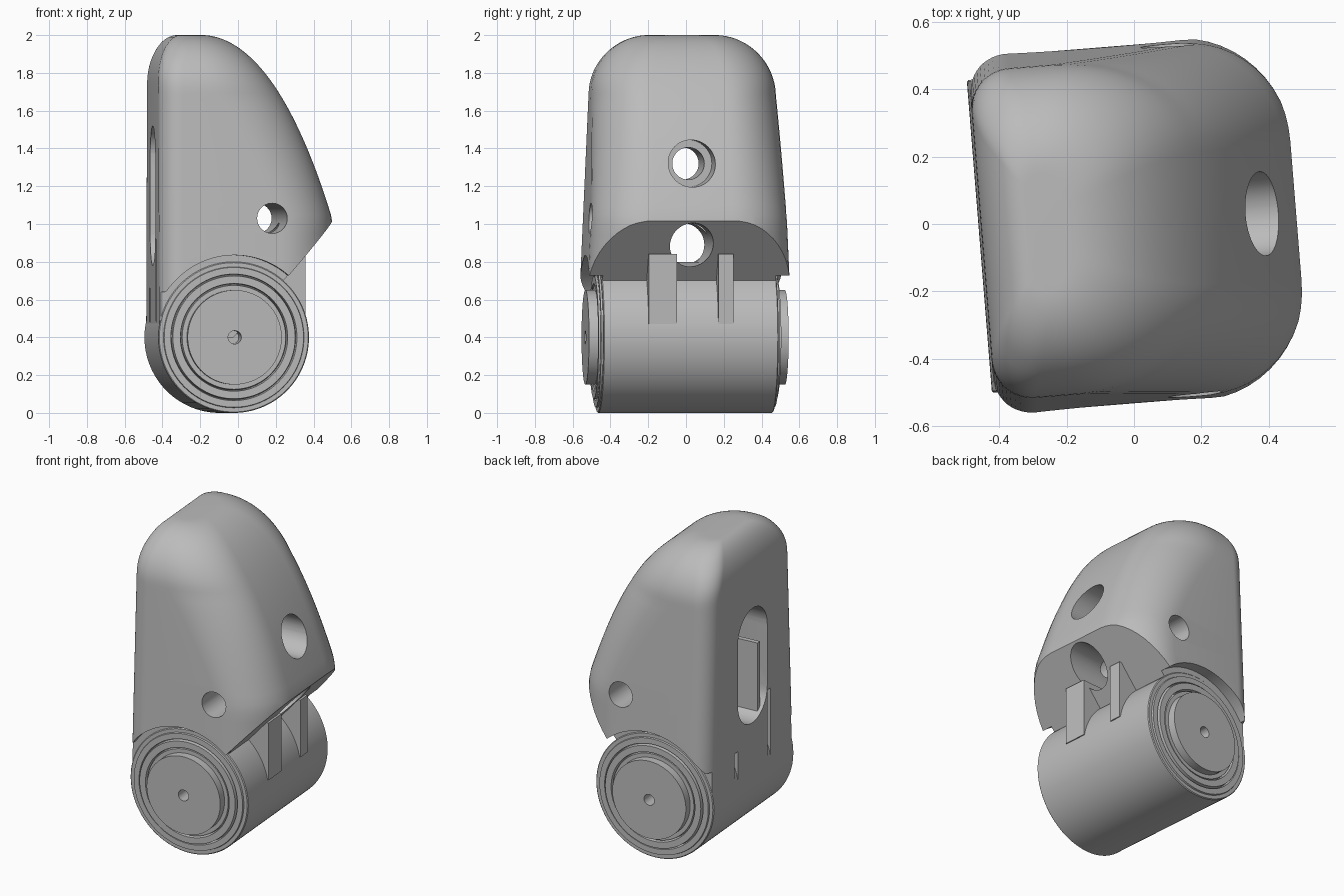
import bpy, bmesh
from math import sin, cos, pi, sqrt, radians

cube = bpy.data.objects.get("Cube")
if cube:
    bpy.data.objects.remove(cube)

grey = bpy.data.materials.new("plain grey")
grey.use_nodes = True
grey.diffuse_color = (0.5, 0.5, 0.5, 1)
grey.node_tree.nodes["Principled BSDF"].inputs["Base Color"].default_value = (0.5, 0.5, 0.5, 1)

TURN = radians(4.6)
AXLE_X, AXLE_Z, BARREL_R = -0.06, 0.4, 0.4


def make(name, bm):
    bmesh.ops.recalc_face_normals(bm, faces=bm.faces[:])
    mesh = bpy.data.meshes.new(name)
    bm.to_mesh(mesh)
    bm.free()
    mesh.materials.append(grey)
    obj = bpy.data.objects.new(name, mesh)
    bpy.context.collection.objects.link(obj)
    return obj


def loft(name, rings, caps=True, closed=False):
    """Skin a list of equal-length closed rings."""
    bm = bmesh.new()
    rows = [[bm.verts.new(p) for p in ring] for ring in rings]
    n = len(rows[0])
    pairs = list(zip(rows, rows[1:])) + ([(rows[-1], rows[0])] if closed else [])
    for a, b in pairs:
        for i in range(n):
            j = (i + 1) % n
            bm.faces.new((a[i], a[j], b[j], b[i]))
    if caps:
        bm.faces.new(rows[0])
        bm.faces.new(rows[-1])
    return make(name, bm)


def prism(name, pts, start, end, axis):
    """Extrude a 2D outline along x or y; the second coordinate is z."""
    if axis == "x":
        return loft(name, [[(d, u, v) for u, v in pts] for d in (start, end)])
    return loft(name, [[(u, d, v) for u, v in pts] for d in (start, end)])


def box(name, x, y, z):
    return prism(name, [(x[0], z[0]), (x[1], z[0]), (x[1], z[1]), (x[0], z[1])], *y, "y")


def circle(u, v, r, n=48):
    return [(u + r * cos(2 * pi * i / n), v + r * sin(2 * pi * i / n)) for i in range(n)]


def cut(obj, cutter):
    cutter.hide_render = True
    mod = obj.modifiers.new("cut", "BOOLEAN")
    mod.operation = "DIFFERENCE"
    mod.solver = "EXACT"
    mod.object = cutter
    bpy.context.view_layer.objects.active = obj
    bpy.ops.object.modifier_apply(modifier=mod.name)
    bpy.data.objects.remove(cutter)


def rounding(t, r):
    """How far a rounded edge of radius r has opened at depth t, from 0 to 1."""
    return sqrt(max(0, 1 - max(0, 1 - t / r) ** 2))


def body_ring(t):
    """Horizontal slice of the housing at depth t below the top."""
    z = 2 - t
    u = min(t / 0.98, 1)
    right = -0.2 + 0.685 * sqrt(u * (1.15 - 0.15 * u))
    left = -0.453 + 0.14 * (1 - rounding(t, 0.25))
    w = 0.535 - 0.045 * (z - 0.7) - 0.3 * (1 - rounding(t, 0.3))
    span = right - left
    big_x, big_y = min(0.3 + 0.15 * (1 - u), 0.6 * span), 0.6 * w
    small = min(0.12, 0.35 * span, 0.3 * w)
    ring = []
    corners = ((right, w, big_x, big_y, 1, 1), (left, w, small, small, -1, 1),
               (left, -w, small, small, -1, -1), (right, -w, big_x, big_y, 1, -1))
    for k, (cx, cy, rx, ry, sx, sy) in enumerate(corners):
        for i in range(13):
            a = pi / 2 * (k + i / 12)
            ring.append((cx - sx * rx + rx * cos(a), cy - sy * ry + ry * sin(a), z))
    return ring


# Rounded housing with its slanted underside
housing = loft("housing", [body_ring(1.6 * (i / 48) ** 2) for i in range(49)])
cut(housing, prism("underside_cutter", [(-0.06, 0.4), (0.66, 1.22), (1, 1.22), (1, 0.3), (-0.06, 0.3)],
                   -1, 1, "y"))

# Clearance around both barrel ends
for side in (-1, 1):
    span = sorted((side * 0.46, side * 0.8))
    cut(housing, box("end_cutter", (-1, 1), span, (0.2, 0.64)))
    cut(housing, prism("arch_cutter", circle(AXLE_X, AXLE_Z, 0.435, 96), *span, "y"))

# Cross hole, stepped upper hole and lower hole
cut(housing, prism("cross_hole", circle(0.14, 1.03, 0.08), -1, 1, "y"))
cut(housing, prism("upper_bore", circle(0, 1.32, 0.125), 0.15, 1, "x"))
cut(housing, prism("upper_hole", circle(0, 1.32, 0.085), -0.3, 0.3, "x"))
cut(housing, prism("lower_hole", circle(0, 0.89, 0.115), -0.3, 1, "x"))

# Long rounded pocket in the flat face, with two slits below it
R = 0.17
pocket = [(R * cos(pi * i / 20), 1.35 + R * sin(pi * i / 20)) for i in range(21)]
pocket += [(-y, 2.3 - z) for y, z in pocket]
cut(housing, prism("pocket_cutter", pocket, -0.8, -0.22, "x"))
for y, top in ((-0.19, 0.92), (0.19, 0.66)):
    cut(housing, box("slit_cutter", (-0.6, -0.39), (y - 0.02, y + 0.02), (0.3, top)))

# Thin rib inside the pocket
rib = box("pocket_rib", (-0.43, -0.2), (-0.125, -0.095), (0.8, 1.25))

# Turned barrel: half profile of radius and distance from the middle
half = [(0.035, 0.36), (0.035, 0.53), (0.25, 0.53), (0.25, 0.48), (0.275, 0.48), (0.28, 0.45),
        (0.285, 0.485), (0.325, 0.485), (0.33, 0.45), (0.335, 0.475), (0.37, 0.475),
        (0.373, 0.465), (0.395, 0.465), (BARREL_R, 0.46)]
profile = [(0.002, 0.36)] + half + [(r, -d) for r, d in reversed(half)] + [(0.002, -0.36)]
barrel = loft("barrel", [[(x, d, z) for x, z in circle(AXLE_X, AXLE_Z, r, 96)] for r, d in profile])

# Two tabs between the barrel and the underside
tabs = [box("wide_tab", (0, 0.34), (-0.225, -0.075), (0.47, 0.84)),
        box("narrow_tab", (0, 0.34), (0.145, 0.225), (0.47, 0.84))]

# Shade and turn the whole assembly slightly about the vertical
bpy.ops.object.select_all(action="DESELECT")
for obj in [housing, rib, barrel] + tabs:
    obj.rotation_euler.z = TURN
    obj.select_set(True)
bpy.context.view_layer.objects.active = housing
bpy.ops.object.shade_smooth_by_angle(angle=radians(30))
